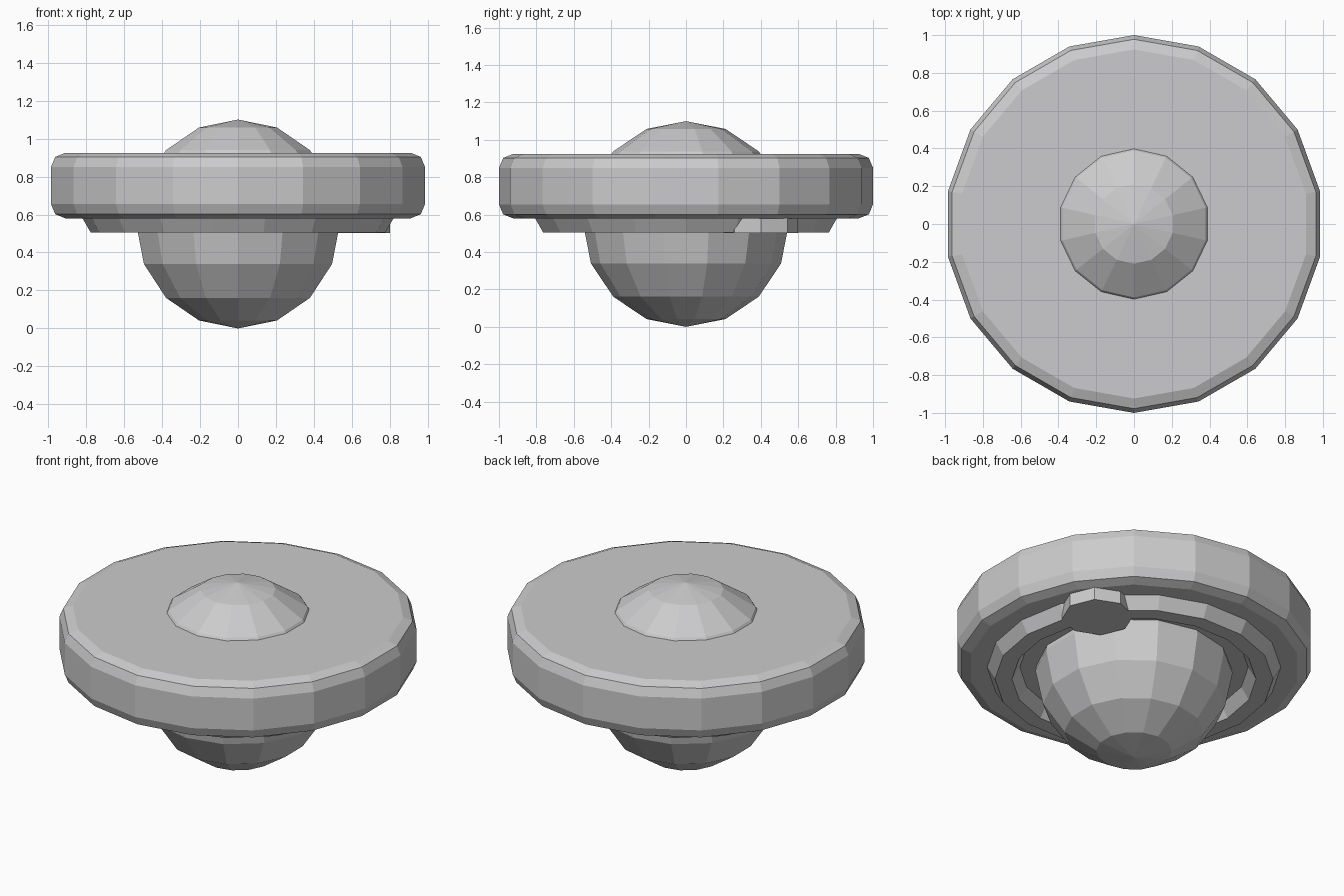
import bpy

# Remove the default cube only
cube = bpy.data.objects.get("Cube")
if cube:
    bpy.data.objects.remove(cube, do_unlink=True)

# Single flat grey finish
grey = bpy.data.materials.new("plain_grey")
grey.use_nodes = True
colour = (0.6, 0.6, 0.61, 1)
grey.diffuse_color = colour
grey.node_tree.nodes["Principled BSDF"].inputs["Base Color"].default_value = colour


def finish(name):
    """Name the newest object, colour it and keep its facets flat."""
    obj = bpy.context.object
    obj.name = name
    obj.data.materials.append(grey)
    bpy.ops.object.shade_flat()
    return obj


# Central ball: dome above the disc, bowl below it
bpy.ops.mesh.primitive_uv_sphere_add(segments=14, ring_count=8, radius=0.55,
                                     location=(0, 0, 0.55))
finish("central_ball")

# Wide disc with rounded rims
bpy.ops.mesh.primitive_cylinder_add(vertices=18, radius=1, depth=0.345,
                                    location=(0, 0, 0.7525))
disc = finish("disc_body")
bevel = disc.modifiers.new("rounded_rim", 'BEVEL')
bevel.width = 0.075
bevel.segments = 2
bevel.limit_method = 'ANGLE'

# Hexagonal-section ring half sunk into the underside
bpy.ops.mesh.primitive_torus_add(major_segments=18, minor_segments=6,
                                 major_radius=0.728, minor_radius=0.095,
                                 location=(0, 0, 0.587))
finish("underside_ring")

# Eight-sided hatch overlapping the ring
bpy.ops.mesh.primitive_cylinder_add(vertices=8, radius=0.2, depth=0.12,
                                    location=(0.6, 0.4, 0.563))
finish("underside_hatch")
